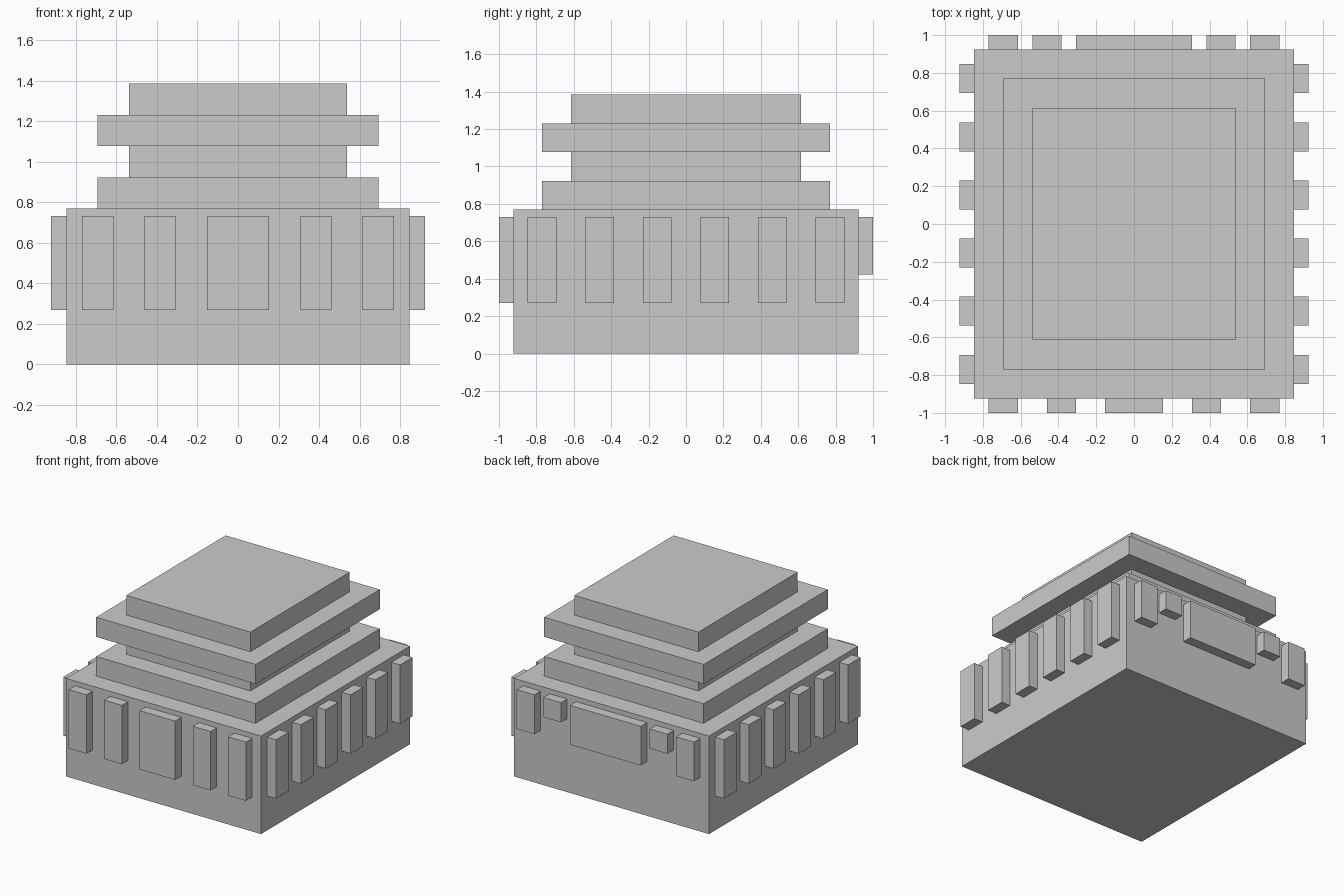
import bpy

if "Cube" in bpy.data.objects:
    bpy.data.objects.remove(bpy.data.objects["Cube"])

U = 1 / 13  # grid module: the whole model sits on thirteenths


def box(name, x, y, z):
    """Box spanning the given (min, max) ranges, in modules."""
    spans = (x, y, z)
    bpy.ops.mesh.primitive_cube_add(size=1, location=[(a + b) / 2 * U for a, b in spans])
    ob = bpy.context.object
    ob.name = name
    ob.scale = [(b - a) * U for a, b in spans]
    bpy.ops.object.transform_apply(location=False, rotation=False, scale=True)
    return ob


# Main block and the stepped roof tiers
box("main_block", (-11, 11), (-12, 12), (0, 10))
for i, (hx, hy) in enumerate([(9, 10), (7, 8), (9, 10), (7, 8)]):
    z = 10 + 2 * i
    box(f"roof_tier_{i + 1}", (-hx, hx), (-hy, hy), (z, z + 2))

TOP = 9.5  # shared top edge of all wall panels

# Front panels: wide centre panel flanked by mirrored pairs
box("front_centre_panel", (-2, 2), (-13, -12), (3.5, TOP))
for x in (-10, -6, 4, 8):
    box("front_window", (x, x + 2), (-13, -12), (3.5, TOP))

# Back panels: broad centre panel, short inner windows, taller outer windows
box("back_centre_panel", (-4, 4), (12, 13), (5.5, TOP))
for x in (-7, 5):
    box("back_small_window", (x, x + 2), (12, 13), (7.5, TOP))
for x in (-10, 8):
    box("back_outer_window", (x, x + 2), (12, 13), (5.5, TOP))

# Six side windows on each side
for side, x in (("left", -12), ("right", 11)):
    for y in range(-11, 10, 4):
        box(f"{side}_window", (x, x + 1), (y, y + 2), (3.5, TOP))
